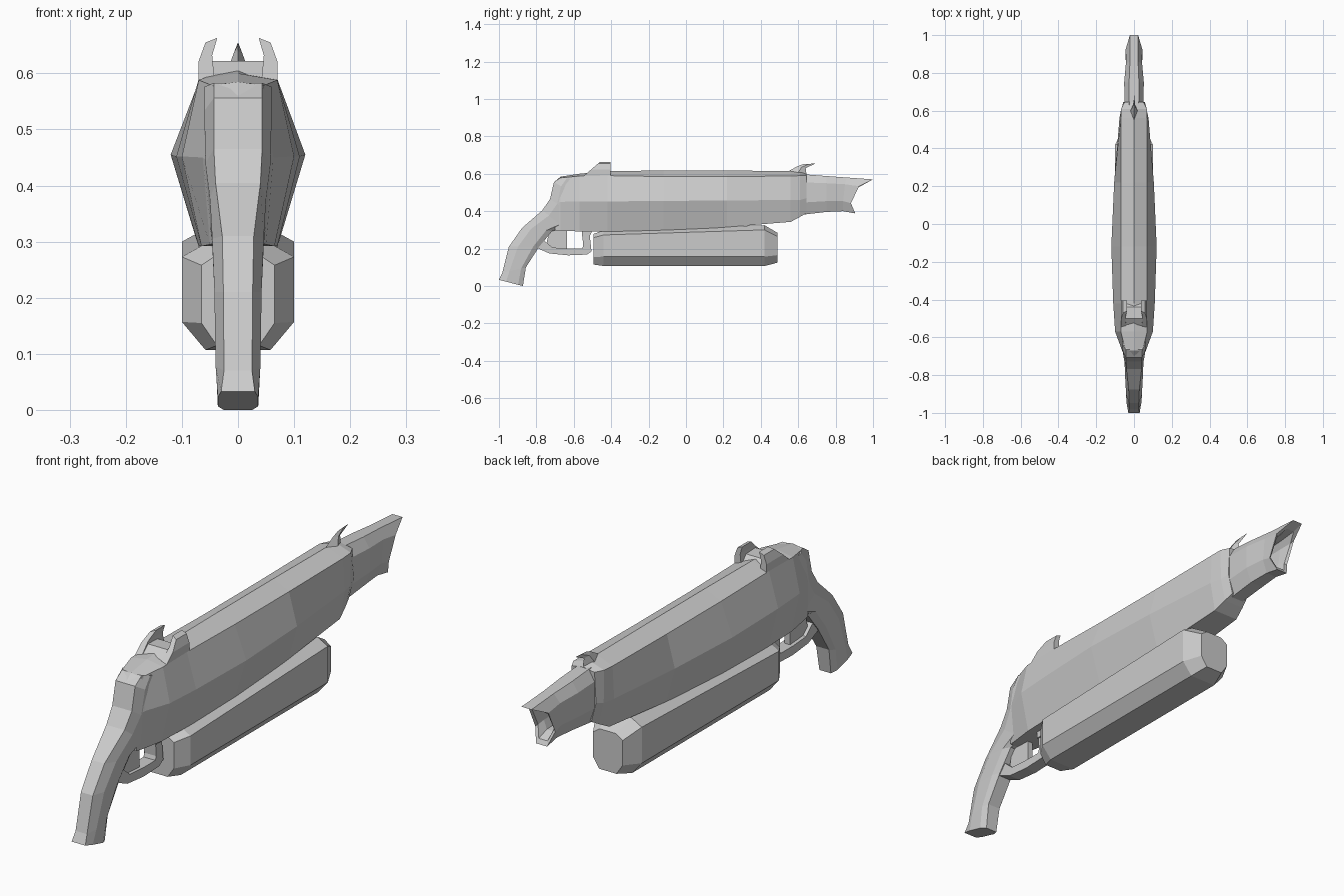
import bpy, bmesh


def loft(name, rings, caps=(True, True)):
    """Skin equal-length closed rings into one flat-shaded object."""
    bm = bmesh.new()
    vs = [[bm.verts.new(p) for p in r] for r in rings]
    n = len(rings[0])
    for a, b in zip(vs, vs[1:]):
        for i in range(n):
            j = (i + 1) % n
            bm.faces.new((a[i], a[j], b[j], b[i]))
    if caps[0]:
        bm.faces.new(vs[0])
    if caps[1]:
        bm.faces.new(vs[-1])
    bmesh.ops.recalc_face_normals(bm, faces=bm.faces)
    me = bpy.data.meshes.new(name)
    bm.to_mesh(me)
    bm.free()
    ob = bpy.data.objects.new(name, me)
    bpy.context.collection.objects.link(ob)
    return ob


def mirrored(half):
    """Close a right-hand half outline across x = 0."""
    return half + [(-x, y, z) for x, y, z in reversed(half) if x > 1e-6]


def plate(name, outline, w):
    """Side-view (y, z) outline extruded to half width w."""
    return loft(name, [[(s * w, y, z) for y, z in outline] for s in (-1, 1)])


# Body: faceted diamond-like section with a ridge along the top
# y, ridge z, top (w, z), middle (w, z), bottom (w, z)
stations = [
    (-0.70, 0.560, 0.040, 0.550, 0.050, 0.440, 0.045, 0.297),
    (-0.67, 0.585, 0.045, 0.578, 0.063, 0.450, 0.050, 0.295),
    (-0.57, 0.600, 0.070, 0.588, 0.100, 0.452, 0.065, 0.292),
    (-0.42, 0.615, 0.070, 0.590, 0.110, 0.452, 0.070, 0.292),
    (-0.12, 0.617, 0.070, 0.585, 0.120, 0.455, 0.070, 0.290),
    (0.22, 0.617, 0.070, 0.585, 0.105, 0.457, 0.066, 0.315),
    (0.56, 0.615, 0.070, 0.588, 0.077, 0.460, 0.055, 0.343),
    (0.61, 0.612, 0.068, 0.590, 0.066, 0.460, 0.045, 0.370),
    (0.645, 0.598, 0.050, 0.590, 0.057, 0.470, 0.036, 0.390)]
rings = []
for y, rz, tw, tz, mw, mz, bw, bz in stations:
    half = [(tw, y, tz), (mw, y, mz), (bw, y, bz)]
    rings.append([(0, y, rz)] + half + [(-x, a, z) for x, a, z in reversed(half)])
loft("body", rings)

# Curved grip: back y, z, front y, z, back half width, side half width
grip = [
    (-0.665, 0.583, -0.57, 0.560, 0.043, 0.060),
    (-0.706, 0.556, -0.58, 0.480, 0.043, 0.060),
    (-0.727, 0.465, -0.60, 0.380, 0.043, 0.058),
    (-0.768, 0.405, -0.65, 0.310, 0.040, 0.050),
    (-0.877, 0.310, -0.715, 0.294, 0.028, 0.046),
    (-0.947, 0.210, -0.785, 0.210, 0.026, 0.042),
    (-0.982, 0.070, -0.856, 0.100, 0.025, 0.040),
    (-1.000, 0.033, -0.872, 0.000, 0.030, 0.036)]
rings = []
for by, bz, fy, fz, bw, sw in grip:
    def at(t): return by + (fy - by) * t, bz + (fz - bz) * t
    rings.append(mirrored([(bw, *at(0)), (sw, *at(0.3)), (sw, *at(0.8)), (sw * 0.7, *at(1))]))
loft("grip", rings)

# Muzzle: eight-sided sleeve with a beaked end and a hollow bore
section = [(0.5, 1.0), (1.0, 0.8), (1.0, 0.3), (0.55, 0.0)]


def muzzle_ring(ys, w, z0, z1):
    return mirrored([(w * u, y, z0 + (z1 - z0) * t) for (u, t), y in zip(section, ys)])


beak = [1.0, 0.925, 0.882, 0.905]
loft("muzzle", [
    muzzle_ring([0.63] * 4, 0.050, 0.382, 0.597),
    muzzle_ring([0.75] * 4, 0.052, 0.396, 0.588),
    muzzle_ring([0.86, 0.85, 0.84, 0.84], 0.043, 0.400, 0.580),
    muzzle_ring(beak, 0.044, 0.388, 0.570),
    muzzle_ring([0.955, 0.915, 0.877, 0.895], 0.035, 0.405, 0.553),
    muzzle_ring([0.87, 0.86, 0.85, 0.85], 0.028, 0.425, 0.540),
    muzzle_ring([0.74] * 4, 0.026, 0.430, 0.535)])


# Fore-end: chamfered bar under the body
def fore_ring(y, w, z0, z1, c):
    return mirrored([(w * 0.55, y, z1), (w, y, z1 - c * 0.5), (w, y, z0 + c), (w * 0.58, y, z0)])


loft("fore_end", [
    fore_ring(-0.495, 0.065, 0.115, 0.278, 0.04),
    fore_ring(-0.44, 0.100, 0.107, 0.298, 0.05),
    fore_ring(0.42, 0.100, 0.107, 0.325, 0.05),
    fore_ring(0.49, 0.065, 0.125, 0.284, 0.04)])

# Trigger guard: swept band, plus trigger and web behind it
band = [  # outer y, z, inner y, z
    (-0.80, 0.205, -0.76, 0.245), (-0.73, 0.174, -0.715, 0.206),
    (-0.63, 0.164, -0.635, 0.200), (-0.53, 0.168, -0.555, 0.200),
    (-0.505, 0.185, -0.550, 0.215), (-0.518, 0.300, -0.556, 0.300)]
loft("trigger_guard", [[(-0.026, a, b), (0.026, a, b), (0.026, c, d), (-0.026, c, d)]
                       for a, b, c, d in band])
plate("trigger", [(-0.73, 0.30), (-0.635, 0.30), (-0.635, 0.19), (-0.70, 0.19), (-0.745, 0.23)], 0.012)
plate("guard_mount", [(-0.556, 0.30), (-0.50, 0.30), (-0.515, 0.265), (-0.556, 0.265)], 0.032)

# Rear sight: two curled horns joined by a low bridge
horn = [(0.070, 0.585), (0.070, 0.622), (0.058, 0.655), (0.037, 0.663), (0.046, 0.632), (0.042, 0.590)]
for side, s in (("left", -1), ("right", 1)):
    loft("rear_sight_horn_" + side, [
        [(s * x, -0.545 + (z - 0.590) * 1.15, z) for x, z in horn],
        [(s * x, -0.405, z) for x, z in horn]])
plate("rear_sight_bridge", [(-0.55, 0.585), (-0.50, 0.622), (-0.44, 0.620), (-0.41, 0.59)], 0.06)

# Front sight: thin swept-forward fin
fin = [(0.55, 0.615, 0.645, 0.590, 0.020), (0.595, 0.640, 0.640, 0.630, 0.008), (0.625, 0.651, 0.692, 0.655, 0.001)]
loft("front_sight", [[(0, a, b), (w, (a + c) / 2, (b + d) / 2), (0, c, d), (-w, (a + c) / 2, (b + d) / 2)]
                     for a, b, c, d, w in fin])
